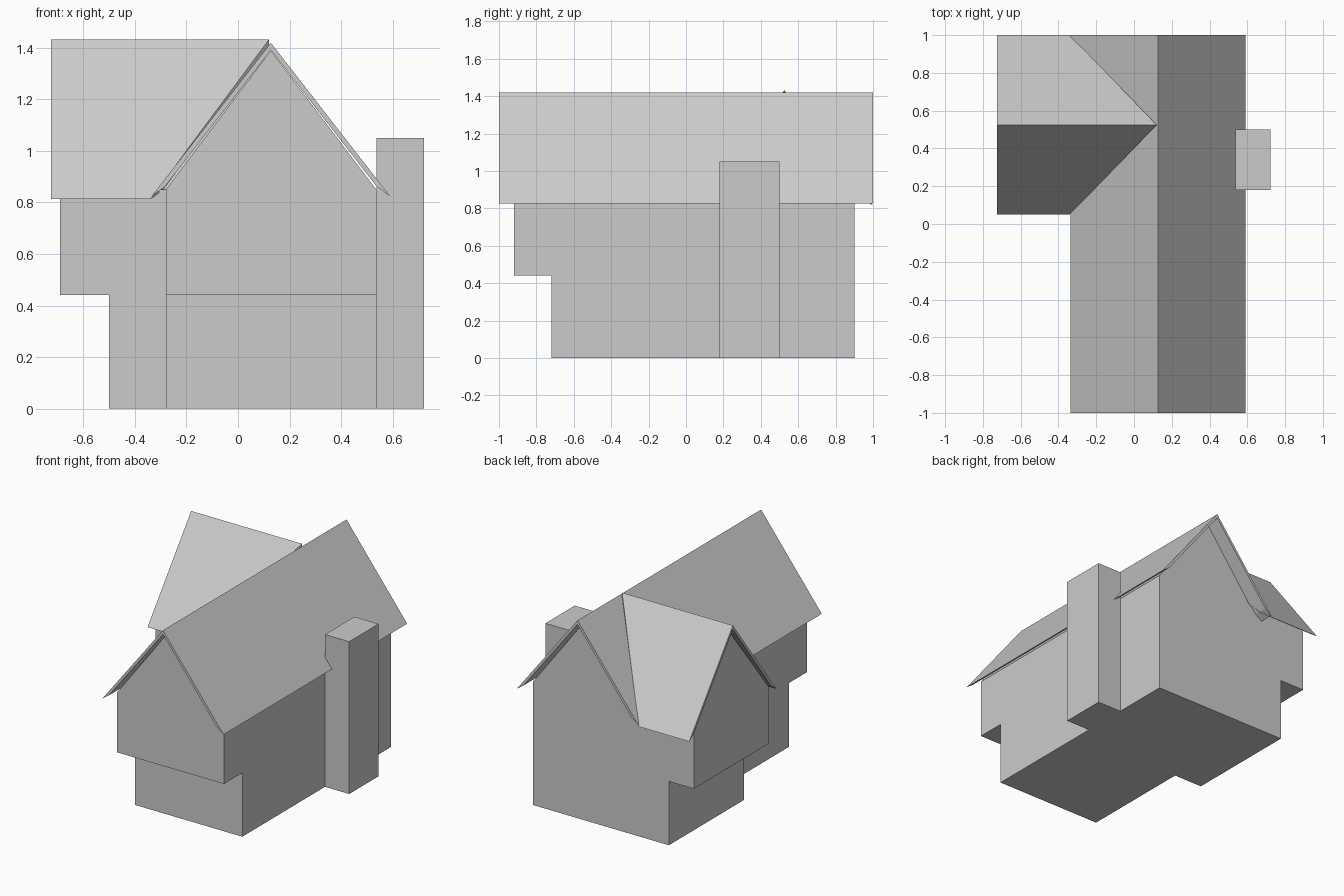
import bpy

if "Cube" in bpy.data.objects:
    bpy.data.objects.remove(bpy.data.objects["Cube"])


def prism(name, profile, place, start, end):
    """Sweep a profile from start(p) to end(p); place maps (p, distance) to xyz."""
    n = len(profile)
    verts = [place(p, start(p)) for p in profile] + [place(p, end(p)) for p in profile]
    faces = [tuple(range(n)), tuple(range(2 * n - 1, n - 1, -1))]
    faces += [(i, i + n, (i + 1) % n + n, (i + 1) % n) for i in range(n)]
    mesh = bpy.data.meshes.new(name)
    mesh.from_pydata(verts, [], faces)
    obj = bpy.data.objects.new(name, mesh)
    bpy.context.collection.objects.link(obj)
    # consistent outward normals
    bpy.context.view_layer.objects.active = obj
    obj.select_set(True)
    bpy.ops.object.mode_set(mode='EDIT')
    bpy.ops.mesh.select_all(action='SELECT')
    bpy.ops.mesh.normals_make_consistent(inside=False)
    bpy.ops.object.mode_set(mode='OBJECT')
    obj.select_set(False)
    return obj


def at(v):
    return lambda p: v


def along_z(p, d): return (p[0], p[1], d)
def along_y(p, d): return (p[0], d, p[1])
def along_x(p, d): return (d, p[0], p[1])


LEFT, RIGHT, BACK = -0.28, 0.537, 0.9     # main wall planes
WING_FRONT = 0.085
MAIN_MID, WING_MID = 0.1275, 0.525        # ridge lines


def floor_plan(front, wing_left):
    return [(LEFT, front), (RIGHT, front), (RIGHT, BACK),
            (wing_left, BACK), (wing_left, WING_FRONT), (LEFT, WING_FRONT)]


# Walls: L-shaped floors, the upper one overhanging
prism("lower_floor", floor_plan(-0.72, -0.5), along_z, at(0), at(0.44))
prism("upper_floor", floor_plan(-0.92, -0.69), along_z, at(0.44), at(0.85))

# Gable walls
prism("main_gable", [(LEFT, 0.85), (RIGHT, 0.85), (MAIN_MID, 1.39)],
      along_y, at(-0.92), at(BACK))
prism("wing_gable", [(WING_FRONT, 0.83), (BACK, 0.83), (BACK, 0.905), (WING_MID, 1.39)],
      along_x, at(-0.69), at(0.1))


# Roof slabs with tapered eaves, one per side
def slab(mid, side, half, eave, ridge):
    return [(mid + side * half, eave), (mid, ridge), (mid, ridge - 0.028),
            (mid + side * (half - 0.052), eave + 0.037)]


def valley(p):
    return 0.12 - abs(p[0] - WING_MID) * 0.46 / 0.475


for side, tag in ((-1, "a"), (1, "b")):
    prism("main_roof_" + tag, slab(MAIN_MID, side, 0.4625, 0.825, 1.42),
          along_y, at(-1), at(1))
    prism("wing_roof_" + tag, slab(WING_MID, side, 0.475, 0.813, 1.432),
          along_x, at(-0.725), valley)

# Chimney
prism("chimney", [(RIGHT, 0.18), (0.722, 0.18), (0.722, 0.5), (RIGHT, 0.5)],
      along_z, at(0), at(1.05))
